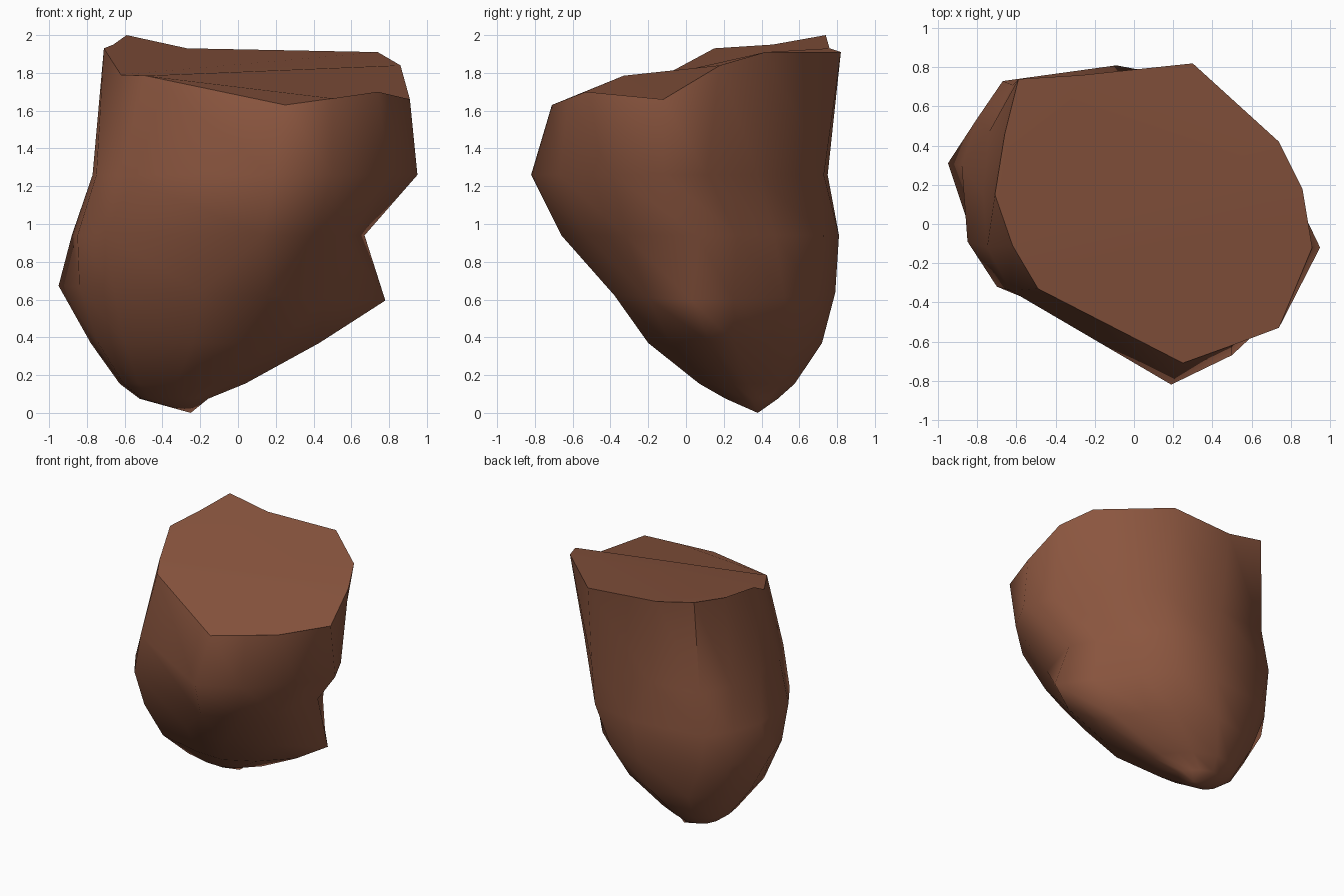
import bpy, bmesh, math

if "Cube" in bpy.data.objects:
    bpy.data.objects.remove(bpy.data.objects["Cube"])

# Broken top rim, anticlockwise from the right side
RIM = [(.91, -.12, 1.66), (.86, .18, 1.84), (.74, .42, 1.91), (.30, .82, 1.91),
       (-.27, .76, 1.93), (-.59, .74, 2.0), (-.66, .46, 1.95), (-.71, .15, 1.93),
       (-.62, -.11, 1.79), (-.49, -.33, 1.785), (.25, -.71, 1.63), (.5, -.62, 1.665),
       (.74, -.53, 1.70)]

# Cross-sections in the same order: front overhang, waist, side spur, lower belly
OVERHANG = [(.95, -.12), (.84, .11), (.64, .38), (.33, .73), (-.2, .75), (-.62, .71),
            (-.74, .47), (-.77, .15), (-.75, -.12), (-.63, -.34), (.19, -.82), (.5, -.67),
            (.8, -.39)]
WAIST = [(.67, .06), (.56, .27), (.46, .47), (.3, .73), (-.09, .81), (-.67, .73),
         (-.8, .54), (-.88, .3), (-.85, -.09), (-.7, -.32), (.13, -.66), (.4, -.53),
         (.56, -.32)]
SPUR = [(.78, .03), (.6, .25), (.38, .52), (.18, .7), (-.12, .79), (-.62, .7),
        (-.78, .55), (-.95, .31), (-.84, -.02), (-.66, -.25), (-.2, -.37), (.15, -.38),
        (.46, -.2)]
BELLY = [(.43, .13), (.4, .26), (.25, .44), (.1, .58), (-.2, .72), (-.48, .66),
         (-.68, .52), (-.78, .3), (-.74, .06), (-.6, -.1), (-.24, -.19), (0, -.2),
         (.22, -.08)]


def at_height(section, z, tilt=0):
    return [(x, y, z + tilt * x) for x, y in section]


def shrink(section, cx, cy, f):
    return [(cx + (x - cx) * f, cy + (y - cy) * f) for x, y in section]


# Loft the rock from the rim down to the tip
bm = bmesh.new()
levels = [RIM, at_height(OVERHANG, 1.26), at_height(WAIST, .94), at_height(SPUR, .63, -.045),
          at_height(BELLY, .37), at_height(shrink(BELLY, -.44, .4, .55), .155),
          at_height(shrink(BELLY, -.41, .386, .3), .075)]
rings = [[bm.verts.new(p) for p in level] for level in levels]
n = len(RIM)
for upper, lower in zip(rings, rings[1:]):
    for i in range(n):
        j = (i + 1) % n
        bm.faces.new((upper[i], lower[i], lower[j], upper[j]))
tip = bm.verts.new((-.25, .38, 0))
for i in range(n):
    bm.faces.new((rings[-1][i], tip, rings[-1][(i + 1) % n]))

# Broken top: level back part and sloping front part
top = rings[0]
bm.faces.new(top[1:9])
bm.faces.new(top[8:] + top[:2])
bmesh.ops.recalc_face_normals(bm, faces=bm.faces)

mesh = bpy.data.meshes.new("boulder")
bm.to_mesh(mesh)
bm.free()
boulder = bpy.data.objects.new("boulder", mesh)
bpy.context.collection.objects.link(boulder)

stone = bpy.data.materials.new("red brown stone")
stone.diffuse_color = (.26, .093, .05, 1)
stone.use_nodes = True
stone.node_tree.nodes["Principled BSDF"].inputs["Base Color"].default_value = stone.diffuse_color
mesh.materials.append(stone)

bpy.context.view_layer.objects.active = boulder
boulder.select_set(True)
bpy.ops.object.shade_smooth_by_angle(angle=math.radians(62))
